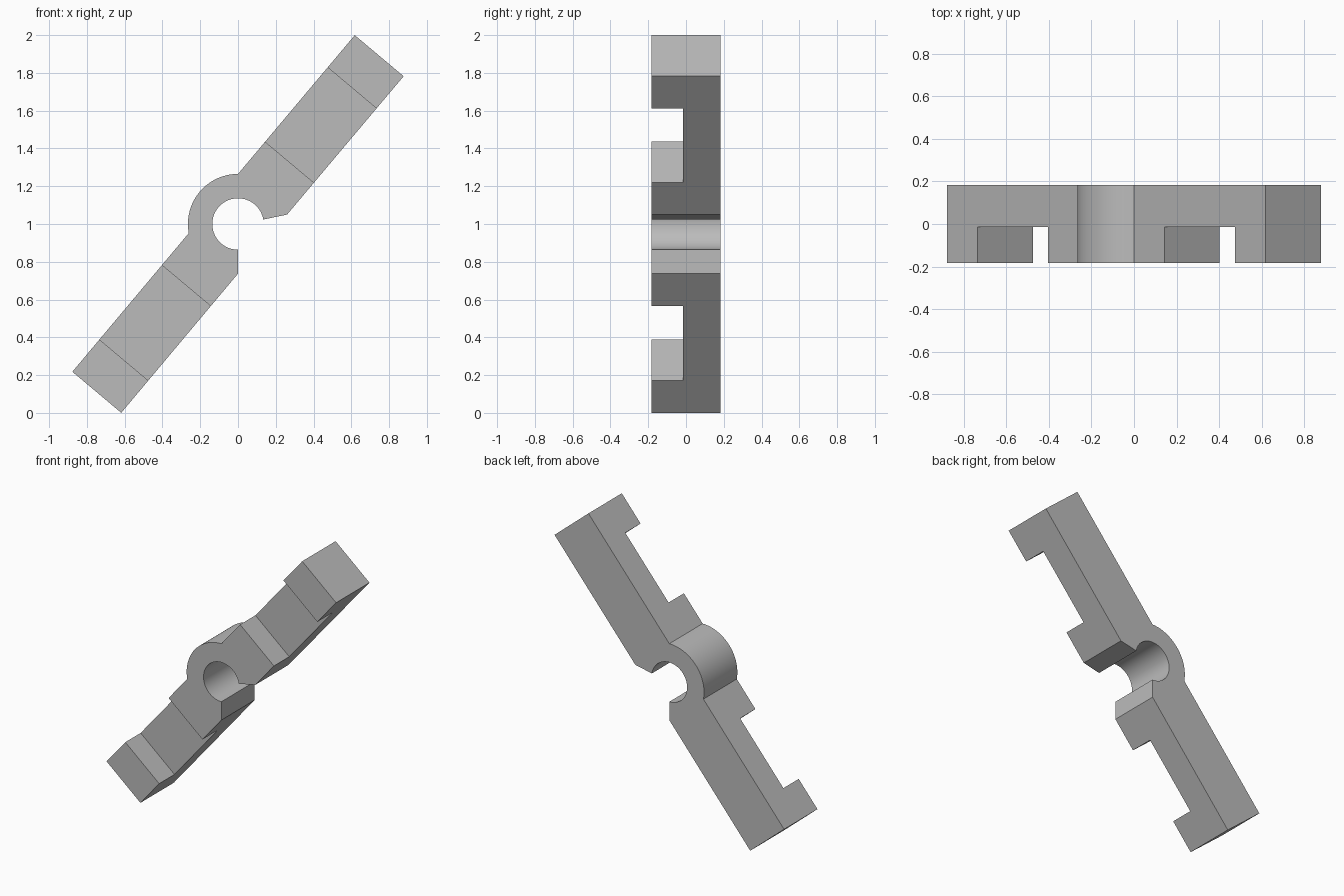
import bpy, bmesh, math
from mathutils import Matrix, Vector

if "Cube" in bpy.data.objects:
    bpy.data.objects.remove(bpy.data.objects["Cube"], do_unlink=True)

HALF_DEPTH = 0.182
OUTER, INNER = 0.265, 0.136       # hub radii
HALF_WIDTH, REACH = 0.169, 1.163  # arm cross size and length from the hub
TILT = math.radians(50)
HUB = Vector((0, 0, 1))

# Single grey material
grey = bpy.data.materials.new("plain_grey")
grey.use_nodes = True
colour = (0.5, 0.5, 0.5, 1)
grey.diffuse_color = colour
grey.node_tree.nodes["Principled BSDF"].inputs["Base Color"].default_value = colour


def arc(radius, start, end, steps):
    angles = [math.radians(start + (end - start) * i / steps) for i in range(steps + 1)]
    return [(radius * math.cos(a), radius * math.sin(a)) for a in angles]


def arm_point(along, across):
    """Position in the tilted frame of the arms."""
    c, s = math.cos(TILT), math.sin(TILT)
    return (along * c - across * s, along * s + across * c)


def finish(bm, name):
    bmesh.ops.recalc_face_normals(bm, faces=bm.faces)
    mesh = bpy.data.meshes.new(name)
    bm.to_mesh(mesh)
    bm.free()
    obj = bpy.data.objects.new(name, mesh)
    bpy.context.collection.objects.link(obj)
    mesh.materials.append(grey)
    return obj


# Body outline: upper arm, hub outside, lower arm, open bore
outline = [(0.26, 0.05), arm_point(REACH, -HALF_WIDTH), arm_point(REACH, HALF_WIDTH)]
outline += arc(OUTER, 90, 190.5, 28)
outline += [arm_point(-REACH, HALF_WIDTH), arm_point(-REACH, -HALF_WIDTH), (0, -0.263)]
outline += arc(INNER, 270, 10, 56)

bm = bmesh.new()
face = bm.faces.new([bm.verts.new((x, -HALF_DEPTH, z + HUB.z)) for x, z in outline])
extruded = bmesh.ops.extrude_face_region(bm, geom=[face])["geom"]
bmesh.ops.translate(bm, vec=(0, 2 * HALF_DEPTH, 0),
                    verts=[v for v in extruded if isinstance(v, bmesh.types.BMVert)])
body = finish(bm, "hinged_clip_body")

# Rectangular recess across the front of each arm
for side, label in ((1, "upper"), (-1, "lower")):
    x, z = arm_point(side * 0.683, 0)
    bm = bmesh.new()
    bmesh.ops.create_cube(bm, size=1)
    front, floor = -0.4, -0.015
    place = (Matrix.Translation((x, (front + floor) / 2, z + HUB.z))
             @ Matrix.Rotation(-TILT, 4, "Y")
             @ Matrix.Diagonal((0.514, floor - front, 0.6, 1)))
    bmesh.ops.transform(bm, matrix=place, verts=bm.verts)
    cutter = finish(bm, label + "_recess_cutter")
    cutter.hide_render = True
    cut = body.modifiers.new(label + "_recess", "BOOLEAN")
    cut.operation, cut.solver, cut.object = "DIFFERENCE", "EXACT", cutter
    bpy.context.view_layer.objects.active = body
    bpy.ops.object.modifier_apply(modifier=cut.name)
    bpy.data.objects.remove(cutter, do_unlink=True)

# Smooth hub and bore, crisp edges elsewhere
bpy.ops.object.select_all(action="DESELECT")
body.select_set(True)
bpy.context.view_layer.objects.active = body
bpy.ops.object.shade_smooth_by_angle(angle=math.radians(25))
